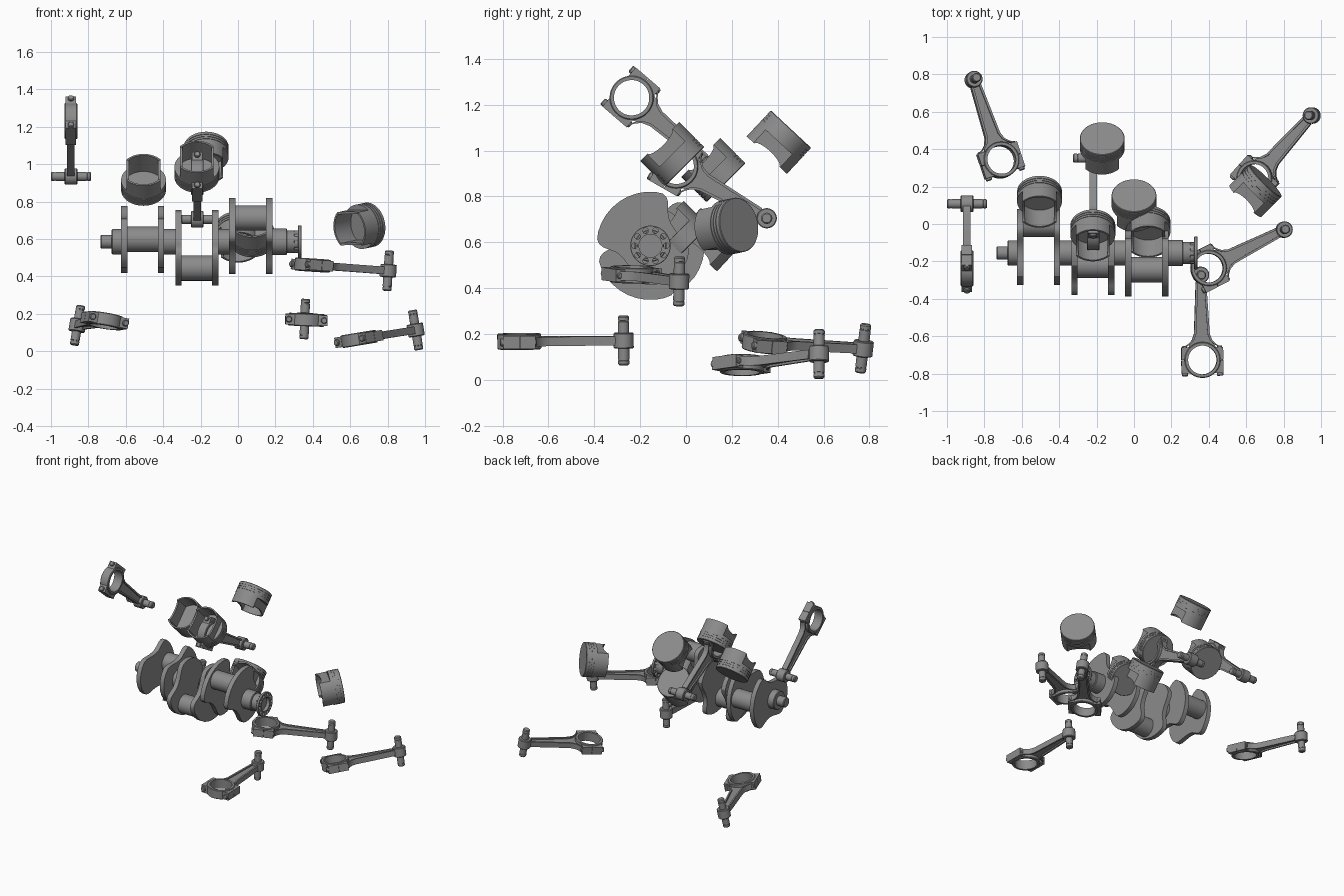
import bpy, bmesh
from math import sin, cos, pi, radians, sqrt
from mathutils import Vector, Matrix

if "Cube" in bpy.data.objects:
    bpy.data.objects.remove(bpy.data.objects["Cube"])

# Dark steel for every part
steel = bpy.data.materials.new("dark_steel")
steel.diffuse_color = (0.26, 0.26, 0.26, 1)
steel.use_nodes = True
steel.node_tree.nodes["Principled BSDF"].inputs["Base Color"].default_value = steel.diffuse_color

def frame(loc, x, z):
    """Matrix whose local x follows x and local z is as close to z as possible."""
    x = Vector(x).normalized()
    z = Vector(z)
    z = (z - x * z.dot(x)).normalized()
    m = Matrix((x, z.cross(x), z)).transposed().to_4x4()
    m.translation = Vector(loc)
    return m

ALONG_X = frame((0, 0, 0), (0, 1, 0), (1, 0, 0))

def lathe(bm, profile, m=Matrix(), n=48):
    """Revolve a closed (radius, height) profile about local z."""
    rings = [[bm.verts.new(m @ Vector((r * cos(2*pi*i/n), r * sin(2*pi*i/n), h))) for i in range(n)]
             for r, h in profile]
    for a, b in zip(rings, rings[1:] + rings[:1]):
        for i in range(n):
            bm.faces.new((a[i], a[(i+1) % n], b[(i+1) % n], b[i]))

def rod_solid(bm, r, h0, h1, m=Matrix(), n=40, c=0.004):
    lathe(bm, [(0, h0), (r - c, h0), (r, h0 + c), (r, h1 - c), (r - c, h1), (0, h1)], m, n)

def tube(bm, r0, r1, h, n=48):
    c = 0.004
    lathe(bm, [(r0, -h), (r1 - c, -h), (r1, c - h), (r1, h - c), (r1 - c, h), (r0, h)], n=n)

def prism(bm, pts, h0, h1, m=Matrix()):
    lo = [bm.verts.new(m @ Vector((x, y, h0))) for x, y in pts]
    hi = [bm.verts.new(m @ Vector((x, y, h1))) for x, y in pts]
    bm.faces.new(lo[::-1])
    bm.faces.new(hi)
    for i in range(len(pts)):
        j = (i + 1) % len(pts)
        bm.faces.new((lo[i], lo[j], hi[j], hi[i]))

def box(bm, x0, x1, y0, y1, z0, z1):
    prism(bm, [(x0, y0), (x1, y0), (x1, y1), (x0, y1)], z0, z1)

def to_mesh(bm, name):
    bmesh.ops.remove_doubles(bm, verts=bm.verts, dist=1e-6)
    bmesh.ops.dissolve_degenerate(bm, edges=bm.edges, dist=1e-6)
    bmesh.ops.recalc_face_normals(bm, faces=bm.faces)
    me = bpy.data.meshes.new(name)
    bm.to_mesh(me)
    bm.free()
    me.materials.append(steel)
    return me

def add(name, me, m=Matrix()):
    ob = bpy.data.objects.new(name, me)
    bpy.context.collection.objects.link(ob)
    ob.matrix_world = m
    return ob

def cut(me, cutters):
    """Subtract cutter meshes from a mesh one after another."""
    ob = add("blank", me)
    tools = []
    for c in cutters:
        t = add("cutter", c)
        t.hide_render = True
        tools.append(t)
        mod = ob.modifiers.new("cut", 'BOOLEAN')
        mod.operation, mod.solver, mod.object = 'DIFFERENCE', 'EXACT', t
    bpy.context.view_layer.update()
    out = bpy.data.meshes.new_from_object(ob.evaluated_get(bpy.context.evaluated_depsgraph_get()))
    for o in [ob] + tools:
        bpy.data.objects.remove(o)
    return out

def cutter(build):
    bm = bmesh.new()
    build(bm)
    return to_mesh(bm, "cutter")

# Piston: crown with fine ring grooves, slipper skirt with shallow arches
def piston_mesh():
    R, g, t = 0.12, 0.117, 0.0775
    prof = [(0, -t), (R, -t), (R, 0.0)]
    for h in (0.022, 0.038, 0.054):
        prof += [(R, h), (g, h), (g, h + 0.003), (R, h + 0.003)]
    prof += [(R, t - 0.003), (R - 0.003, t), (0, t)]
    bm = bmesh.new()
    lathe(bm, prof, n=64)
    me = to_mesh(bm, "piston")

    def hollow(b):
        pts = [(0.11 * cos(2*pi*i/64), 0.11 * sin(2*pi*i/64)) for i in range(64)]
        prism(b, [(x, y) for x, y in pts if abs(x) < 0.08], -0.2, 0.045)

    def arch(b):
        pts = [(0.075 * cos(pi*i/12), -0.0775 + 0.022 * sin(pi*i/12)) for i in range(13)]
        prism(b, pts + [(-0.075, -0.2), (0.075, -0.2)], -0.2, 0.2, ALONG_X)

    return cut(me, [cutter(lambda b: box(b, 0.09, 0.3, -0.3, 0.3, -0.2, 0.0)),
                    cutter(lambda b: box(b, -0.3, -0.09, -0.3, 0.3, -0.2, 0.0)),
                    cutter(hollow), cutter(arch)])

# Connecting rod: big end at the origin, small end at x = L, pin along z
L = 0.455
def conrod_mesh():
    bm = bmesh.new()
    tube(bm, 0.077, 0.096, 0.034)
    tube(bm, 0.02, 0.044, 0.034)
    bmesh.ops.translate(bm, vec=(L, 0, 0), verts=bm.verts[-48*6:])
    for s in (-1, 1):
        # bolt lugs filling the corners of rod and cap
        for x0, x1 in ((-0.072, -0.001), (0.001, 0.068)):
            inner = [(x, s * sqrt(0.083**2 - x*x)) for x in (x1, (x0 + x1) / 2, x0)]
            prism(bm, [(x0, s*0.112), (x1, s*0.112)] + inner, -0.028, 0.028)
        along = frame((0, s*0.094, 0), (0, 1, 0), (1, 0, 0))
        rod_solid(bm, 0.017, -0.086, -0.068, along, 16)
        rod_solid(bm, 0.014, 0.06, 0.076, along, 16)
        # I-beam flanges
        rail = [(0.066, 0.105), (0.085, 0.075), (0.105, 0.055), (0.14, 0.042), (L - 0.038, 0.028)]
        inner = [(x, y - 0.012) for x, y in rail[::-1]]
        prism(bm, [(x, s*y) for x, y in rail + inner], -0.02, 0.02)
    half = [(0.055, 0.078), (0.085, 0.065), (0.105, 0.048), (0.14, 0.036), (L - 0.036, 0.024)]
    arc = [(0.08*cos(a), 0.08*sin(a)) for a in (-0.6, -0.3, 0, 0.3, 0.6)]
    prism(bm, half + [(x, -y) for x, y in half[::-1]] + arc, -0.01, 0.01)
    return to_mesh(bm, "connecting_rod")

def pin_mesh():
    bm = bmesh.new()
    h, r = 0.108, 0.0245
    half = [(r - 0.005, h), (r, h - 0.006), (r, h - 0.02), (r - 0.002, h - 0.021), (r - 0.002, h - 0.025), (r, h - 0.026)]
    lathe(bm, [(0, h)] + half + [(a, -b) for a, b in half[::-1]] + [(0, -h)], n=32)
    return to_mesh(bm, "wrist_pin")

# Crankshaft
CY, CZ, THROW = -0.155, 0.585, 0.155
half_web = [(0, .236), (10, .236), (20, .236), (30, .236), (40, .236), (48, .234), (53, .224), (57, .205),
            (61, .175), (67, .148), (78, .132), (95, .128), (110, .14), (122, .158), (132, .17),
            (145, .171), (158, .171), (170, .171)]
web = half_web + [(180, .171)] + [(360 - a, r) for a, r in half_web[:0:-1]]
shaft = frame((0, CY, CZ), (0, 1, 0), (1, 0, 0))      # local x = world y, local y = world z
throws = [(-0.608, -0.412, 5), (-0.318, -0.122, 245), (-0.03, 0.167, 125)]
bm = bmesh.new()
for xa, xb, ang in throws:
    a = radians(ang)
    outline = [(r * cos(a + radians(d)), r * sin(a + radians(d))) for d, r in web]
    for x in (xa, xb):
        prism(bm, outline, x - 0.017, x + 0.017, shaft)
    pin_at = shaft @ Matrix.Translation((THROW * cos(a), THROW * sin(a), 0))
    rod_solid(bm, 0.068, xa, xb, pin_at, 48)
for r, x0, x1 in ((0.036, -0.735, -0.66), (0.068, -0.675, -0.6), (0.068, -0.42, -0.31),
                  (0.068, -0.13, -0.02), (0.07, 0.16, 0.262)):
    rod_solid(bm, r, x0, x1, shaft, 48)
add("crankshaft", to_mesh(bm, "crankshaft"))

# Rear flange with bolt holes and pilot bore
bm = bmesh.new()
lathe(bm, [(0, 0.25), (0.06, 0.25), (0.06, 0.322), (0.086, 0.322), (0.088, 0.324), (0.088, 0.338),
           (0.086, 0.34), (0.05, 0.34), (0.05, 0.315), (0, 0.315)], shaft)

def bolt_holes(b):
    for i in range(10):
        a = 2 * pi * i / 10
        rod_solid(b, 0.012, 0.3, 0.36, shaft @ Matrix.Translation((0.069*cos(a), 0.069*sin(a), 0)), 16, 0.001)
add("crank_flange", cut(to_mesh(bm, "crank_flange"), [cutter(bolt_holes)]))

# Scattered pistons: centre, crown direction, pin direction
piston = piston_mesh()
X = (1, 0, 0)
for i, (c, up, pin) in enumerate([
        ((-0.505, 0.12, 0.915), (0, 0.7, -0.7), X),
        ((-0.22, -0.06, 0.985), (0, 0.7, -0.7), X),
        ((0.075, -0.04, 0.64), (0, 0.7, -0.7), X),
        ((-0.17, 0.405, 1.037), (0, 0.68, 0.73), X),
        ((0.0, 0.1, 0.612), (0, 0.68, 0.73), X),
        ((0.65, 0.177, 0.665), (0.7, 0.7, 0.15), (-0.1, -0.1, 0.95))]):
    add(f"piston_{i+1}", piston, frame(c, pin, up))

# Scattered connecting rods: small end, big end, pin direction
conrod, pin = conrod_mesh(), pin_mesh()
for i, (s, b, p) in enumerate([
        ((-0.893, 0.108, 0.934), (-0.893, -0.247, 1.239), X),
        ((-0.218, 0.352, 0.705), (-0.218, -0.04, 0.93), X),
        ((0.803, -0.03, 0.43), (0.40, -0.235, 0.46), (0.03, 0, 1)),
        ((0.357, -0.272, 0.172), (0.365, -0.722, 0.168), (0.04, 0, 1)),
        ((0.95, 0.58, 0.113), (0.645, 0.24, 0.065), (-0.17, 0, 1)),
        ((-0.858, 0.772, 0.138), (-0.714, 0.344, 0.163), (0.17, 0.1, 1))]):
    s, b = Vector(s), Vector(b)
    m = frame(s + (b - s).normalized() * L, s - b, p)
    add(f"connecting_rod_{i+1}", conrod, m)
    add(f"wrist_pin_{i+1}", pin, m @ Matrix.Translation((L, 0, 0)))

bpy.ops.object.select_all(action='SELECT')
bpy.context.view_layer.objects.active = bpy.data.objects["crankshaft"]
bpy.ops.object.shade_smooth_by_angle(angle=radians(30))
